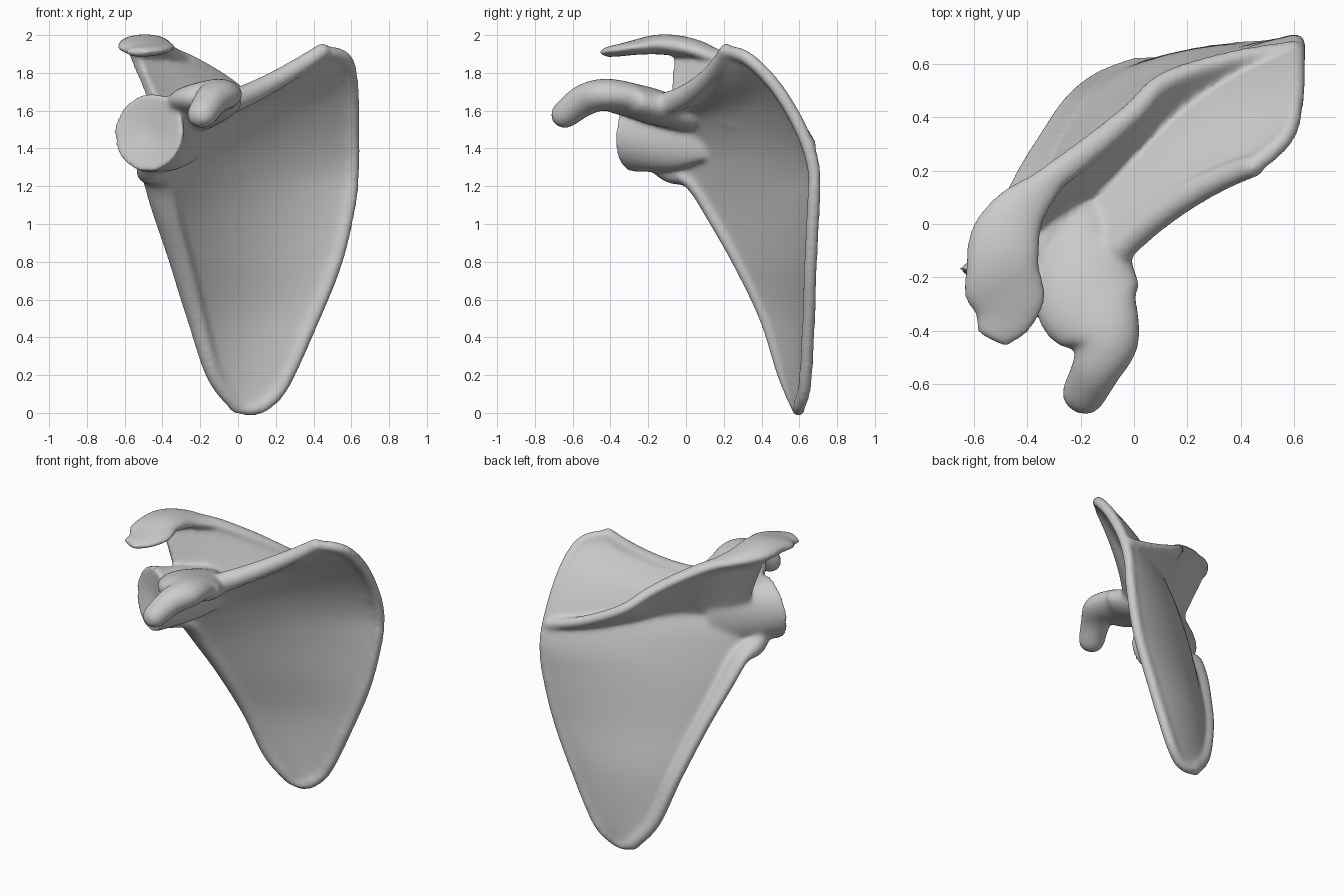
import bpy, bmesh, math
from mathutils import Vector

old = bpy.data.objects.get("Cube")
if old:
    bpy.data.objects.remove(old, do_unlink=True)

UP = Vector((0, 0, 1))
BACK = Vector((-0.45, 0.85, 0))


def curve(pts, n):
    """Smooth interpolation through tuples of any length."""
    out, last = [], len(pts) - 1
    for k in range(n + 1):
        u = k / n * last
        i = min(int(u), last - 1)
        u -= i
        a, b, c, d = (pts[min(max(i + j, 0), last)] for j in (-1, 0, 1, 2))
        out.append([q + u / 2 * (r - p + u * (2 * p - 5 * q + 4 * r - s + u * (3 * (q - r) + s - p)))
                    for p, q, r, s in zip(a, b, c, d)])
    return out


def sheet(bm, rows, thick):
    """Closed thick surface through a grid of points."""
    part = bmesh.new()
    grid = [[part.verts.new(p) for p in row] for row in rows]
    for r0, r1 in zip(grid, grid[1:]):
        for j in range(len(r0) - 1):
            part.faces.new((r0[j], r0[j + 1], r1[j + 1], r1[j]))
    part.normal_update()
    for v in part.verts:
        v.co += v.normal * thick / 2
    bmesh.ops.solidify(part, geom=part.faces[:], thickness=thick)
    merge(bm, part)


def sweep(bm, path, n=30, sides=24, flat_end=False):
    """Elliptic tube through (x, y, z, half width, half height) with round ends."""
    pts = curve(path, n)
    cen = [Vector(p[:3]) for p in pts]
    tan = [(cen[min(i + 1, n)] - cen[max(i - 1, 0)]).normalized() for i in range(n + 1)]
    rings = [(c, t, p[3], p[4]) for c, t, p in zip(cen, tan, pts)]

    def dome(ring, sign):
        c, t, w, h = ring
        r = min(w, h)
        return [(c + t * sign * r * math.sin(a), t, w - r + r * math.cos(a), h - r + r * math.cos(a))
                for a in (math.pi / 6, math.pi / 3, 1.45)]

    rings = dome(rings[0], -1)[::-1] + rings + ([] if flat_end else dome(rings[-1], 1))
    part = bmesh.new()
    loops = []
    for c, t, w, h in rings:
        side = t.cross(UP).normalized()
        top = side.cross(t)
        loops.append([part.verts.new(c + side * w * math.cos(a) + top * h * math.sin(a))
                      for a in (2 * math.pi * k / sides for k in range(sides))])
    for a, b in zip(loops, loops[1:]):
        for k in range(sides):
            m = (k + 1) % sides
            part.faces.new((a[k], a[m], b[m], b[k]))
    part.faces.new(loops[0])
    if flat_end:  # shallow dish
        c, t, w, h = rings[-1]
        hub = part.verts.new(c - t * 0.03)
        for k in range(sides):
            part.faces.new((loops[-1][k], loops[-1][(k + 1) % sides], hub))
    else:
        part.faces.new(loops[-1])
    merge(bm, part)


def merge(bm, part):
    bmesh.ops.recalc_face_normals(part, faces=part.faces[:])
    mesh = bpy.data.meshes.new("part")
    part.to_mesh(mesh)
    part.free()
    bm.from_mesh(mesh)
    bpy.data.meshes.remove(mesh)


bm = bmesh.new()

# Blade: outer border point, inner border point, backward bulge, sag, from the tip up
blade = [
    (0, 0.59, 0.035, 0.14, 0.6, 0.04, 0, 0.02),
    (-0.12, 0.52, 0.2, 0.24, 0.63, 0.15, 0.02, 0),
    (-0.21, 0.42, 0.5, 0.4, 0.65, 0.5, 0.06, 0),
    (-0.29, 0.27, 0.8, 0.52, 0.66, 0.8, 0.085, 0),
    (-0.36, 0.12, 1.05, 0.59, 0.675, 1.1, 0.105, 0),
    (-0.4, -0.01, 1.23, 0.61, 0.675, 1.3, 0.115, 0),
    (-0.39, -0.1, 1.4, 0.61, 0.61, 1.5, 0.115, 0),
    (-0.29, -0.12, 1.53, 0.605, 0.48, 1.72, 0.1, 0),
    (-0.17, -0.12, 1.6, 0.57, 0.33, 1.875, 0.065, 0.02),
    (-0.06, -0.09, 1.64, 0.445, 0.215, 1.915, 0.035, 0.03)]
rows = []
for r in curve(blade, 45):
    a, b = Vector(r[:3]), Vector(r[3:6])
    row = []
    for k in range(31):
        arch = abs(math.sin(math.pi * k / 30)) ** 0.75
        row.append(a.lerp(b, k / 30) + BACK * r[6] * arch - UP * r[7] * arch)
    rows.append(row)
sheet(bm, rows, 0.05)

# Thickened blade borders
outer = [(*(Vector(r[:3]) + BACK * 0.01 * i), 0.035 + 0.011 * i, 0.045) for i, r in enumerate(blade[:6])]
sweep(bm, outer + [(-0.47, -0.08, 1.28, 0.07, 0.065), (-0.46, -0.17, 1.36, 0.07, 0.07)], 40)
sweep(bm, [(*r[3:6], 0.036, 0.036) for r in blade], 40)
sweep(bm, [(*p, 0.065 - 0.0007 * i, 0.065 - 0.0007 * i) for i, p in enumerate(rows[-1])])
sweep(bm, [(*p, 0.034, 0.034) for p in rows[0]])

# Spine wall rising from the back of the blade to its crest
crest = [(0.6, 0.66, 1.42), (0.36, 0.615, 1.49), (0.12, 0.535, 1.6), (0, 0.42, 1.7),
         (-0.13, 0.31, 1.79), (-0.3, 0.18, 1.88), (-0.46, 0.06, 1.93), (-0.57, -0.04, 1.925)]
base = [(0.57, 0.63, 1.4), (0.32, 0.52, 1.45), (0.13, 0.38, 1.49), (0.02, 0.27, 1.5),
        (-0.1, 0.16, 1.51), (-0.22, 0.07, 1.52), (-0.34, -0.01, 1.54), (-0.42, -0.07, 1.57)]
sheet(bm, [[Vector(a).lerp(Vector(b), k / 10) for k in range(11)]
           for a, b in zip(curve(base, 30), curve(crest, 30))], 0.07)
sweep(bm, [(*p, 0.03 + 0.005 * i, 0.036) for i, p in enumerate(crest[:7])])

# Flat hooked plate at the end of the spine
sweep(bm, [(-0.3, 0.17, 1.88, 0.05, 0.03), (-0.42, 0.06, 1.925, 0.1, 0.045),
           (-0.48, -0.05, 1.945, 0.135, 0.055), (-0.495, -0.16, 1.95, 0.14, 0.052),
           (-0.485, -0.27, 1.935, 0.155, 0.04), (-0.495, -0.35, 1.92, 0.125, 0.033),
           (-0.525, -0.415, 1.91, 0.075, 0.027)])

# Neck and shallow joint socket
sweep(bm, [(-0.24, 0.07, 1.49, 0.04, 0.16), (-0.34, -0.06, 1.475, 0.1, 0.19),
           (-0.42, -0.18, 1.475, 0.165, 0.2), (-0.475, -0.275, 1.485, 0.215, 0.21)], flat_end=True)

# Beak-like process curving forward
sweep(bm, [(-0.22, 0, 1.57, 0.13, 0.08), (-0.19, -0.17, 1.62, 0.185, 0.095),
           (-0.165, -0.31, 1.66, 0.2, 0.09), (-0.1, -0.43, 1.685, 0.125, 0.085),
           (-0.14, -0.54, 1.655, 0.095, 0.085), (-0.19, -0.64, 1.58, 0.083, 0.075)])

# Fuse the parts into one smooth bone
mesh = bpy.data.meshes.new("rough_bone")
bm.to_mesh(mesh)
bm.free()
bone = bpy.data.objects.new("shoulder_blade", mesh)
bpy.context.collection.objects.link(bone)
fuse = bone.modifiers.new("fuse", 'REMESH')
fuse.mode = 'VOXEL'
fuse.voxel_size = 0.012
soften = bone.modifiers.new("soften", 'SMOOTH')
soften.factor = 0.5
soften.iterations = 20
bpy.context.view_layer.update()
fused = bpy.data.meshes.new_from_object(bone.evaluated_get(bpy.context.evaluated_depsgraph_get()))
bone.modifiers.clear()
bone.data = fused
bpy.data.meshes.remove(mesh)
fused.name = "shoulder_blade"

# Plain grey bone colour
grey = bpy.data.materials.new("bone_grey")
grey.use_nodes = True
grey.diffuse_color = (0.6, 0.6, 0.6, 1)
grey.node_tree.nodes["Principled BSDF"].inputs["Base Color"].default_value = (0.6, 0.6, 0.6, 1)
fused.materials.clear()
fused.materials.append(grey)
fused.polygons.foreach_set("use_smooth", [True] * len(fused.polygons))
fused.update()
